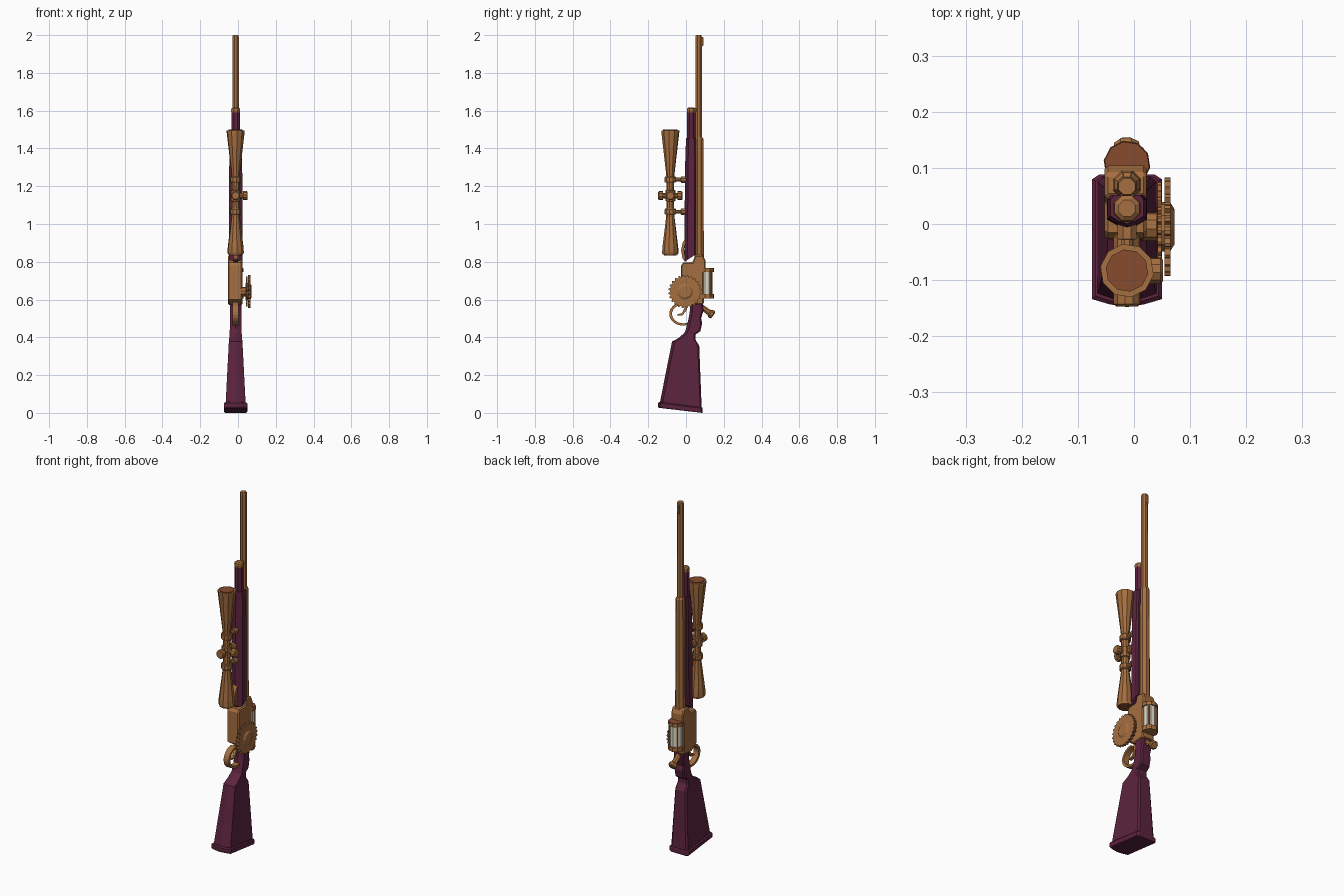
import bpy, bmesh, math
from mathutils import Vector

if "Cube" in bpy.data.objects:
    bpy.data.objects.remove(bpy.data.objects["Cube"])

CX = -0.0125  # centre line of the rifle


def material(name, rgb):
    m = bpy.data.materials.new(name)
    m.use_nodes = True
    m.diffuse_color = (*rgb, 1)
    b = m.node_tree.nodes["Principled BSDF"]
    b.inputs["Base Color"].default_value = (*rgb, 1)
    b.inputs["Roughness"].default_value = 0.7
    return m


BRASS = material("brass", (0.376, 0.156, 0.050))
COPPER = material("dark copper", (0.242, 0.070, 0.027))
WOOD = material("plum wood", (0.107, 0.017, 0.048))
GLASS = material("pale glass", (0.75, 0.72, 0.60))


def loft(name, mat, rings):
    """Skin a list of equal-length rings and cap both ends."""
    bm = bmesh.new()
    vs = [[bm.verts.new(p) for p in r] for r in rings]
    n = len(vs[0])
    for a, b in zip(vs, vs[1:]):
        for i in range(n):
            bm.faces.new((a[i], a[(i + 1) % n], b[(i + 1) % n], b[i]))
    bm.faces.new(vs[0][::-1])
    bm.faces.new(vs[-1])
    bmesh.ops.recalc_face_normals(bm, faces=bm.faces)
    me = bpy.data.meshes.new(name)
    bm.to_mesh(me)
    bm.free()
    me.materials.append(mat)
    ob = bpy.data.objects.new(name, me)
    bpy.context.collection.objects.link(ob)
    return ob


def lathe(name, mat, origin, axis, profile, n=10):
    """Turned part: profile is (distance along axis, radius)."""
    axis = Vector(axis).normalized()
    u = axis.orthogonal().normalized()
    v = axis.cross(u)
    rings = []
    for d, r in profile:
        rings.append([Vector(origin) + axis * d + (u * math.cos(t) + v * math.sin(t)) * r
                      for t in (math.tau * (i + 0.5) / n for i in range(n))])
    return loft(name, mat, rings)


def plate(name, mat, outline, x0, x1, bevel=0):
    """Side outline (y, z) given thickness from x0 to x1."""
    ob = loft(name, mat, [[(x, y, z) for y, z in outline] for x in (x0, x1)])
    if bevel:
        b = ob.modifiers.new("edge", "BEVEL")
        b.width, b.segments, b.limit_method = bevel, 1, 'ANGLE'
        b.angle_limit = math.radians(60)
    return ob


def section(w, front, back, zf, zb, ridge=0.014):
    """Stock cross-section with a ridged front and clipped back corners."""
    d = back - front
    half = [(0, 0), (0.5, ridge * 0.35), (1, ridge), (1, d - 0.008), (0.8, d)]
    pts = half + [(-a, b) for a, b in half[:0:-1]]
    return [(CX + w * a, front + b, zf + (zb - zf) * b / d) for a, b in pts]


# Shoulder stock and grip: half width, front y, back y, front z, back z
STOCK = [(0.053, -0.139, 0.083, 0.050, 0.025), (0.036, -0.074, 0.070, 0.378, 0.355),
         (0.034, -0.040, 0.050, 0.396, 0.388), (0.032, -0.008, 0.050, 0.424, 0.415),
         (0.031, 0.000, 0.076, 0.445, 0.432), (0.030, 0.010, 0.086, 0.484, 0.476),
         (0.030, 0.016, 0.080, 0.510, 0.500), (0.031, 0.020, 0.092, 0.537, 0.540),
         (0.031, 0.020, 0.090, 0.590, 0.590)]
loft("stock", WOOD, [section(*s) for s in STOCK])
loft("butt_plate", WOOD, [section(0.058, -0.146, 0.086, 0.027, 0.000),
                          section(0.062, -0.148, 0.088, 0.034, 0.006),
                          section(0.062, -0.148, 0.088, 0.052, 0.024),
                          section(0.056, -0.142, 0.085, 0.058, 0.029)])

# Receiver body
plate("receiver", BRASS, [(-0.026, 0.60), (-0.026, 0.780), (-0.015, 0.796), (0.035, 0.798),
                          (0.048, 0.835), (0.090, 0.835), (0.104, 0.805), (0.104, 0.765),
                          (0.094, 0.75), (0.094, 0.575), (0.02, 0.57)],
      CX - 0.040, CX + 0.035, 0.006)

# Forearm, wooden magazine tube and its cap
loft("forearm", WOOD, [section(0.036, -0.008, 0.052, 0.800, 0.840, 0.016),
                       section(0.035, -0.006, 0.052, 1.27, 1.27, 0.016),
                       section(0.029, 0.000, 0.052, 1.455, 1.455, 0.014)])
lathe("magazine_tube", WOOD, (CX, 0.028, 0), (0, 0, 1), [(1.44, 0.024), (1.595, 0.024)], 8)
lathe("magazine_cap", BRASS, (CX, 0.028, 0), (0, 0, 1),
      [(1.59, 0.024), (1.60, 0.026), (1.612, 0.024), (1.618, 0.016)], 8)
plate("barrel_band", BRASS, [(0.02, 1.592), (0.02, 1.612), (0.07, 1.612), (0.07, 1.592)],
      CX - 0.012, CX + 0.012)

# Barrel with heavy breech half and muzzle sight
lathe("barrel", BRASS, (CX, 0.067, 0), (0, 0, 1), [(1.40, 0.019), (1.99, 0.018), (2.0, 0.016)], 8)
lathe("breech_barrel", BRASS, (CX, 0.070, 0), (0, 0, 1),
      [(0.75, 0.028), (0.95, 0.026), (1.45, 0.024), (1.46, 0.018)], 8)
plate("muzzle_sight", BRASS, [(0.08, 1.935), (0.092, 1.945), (0.092, 1.988), (0.08, 1.992)],
      CX - 0.006, CX + 0.006)

# Curved spur at the base of the forearm
plate("forearm_spur", BRASS, [(0.0, 0.80), (-0.018, 0.815), (-0.026, 0.86), (-0.018, 0.90),
                              (-0.004, 0.925), (0.0, 0.91), (-0.010, 0.87), (-0.006, 0.83)],
      CX - 0.012, CX + 0.012)

# Telescopic sight
SY = -0.083
lathe("scope_body", BRASS, (CX, SY, 0), (0, 0, 1),
      [(0.838, 0.040), (0.848, 0.044), (0.88, 0.042), (1.04, 0.022), (1.12, 0.020),
       (1.122, 0.027), (1.178, 0.027), (1.18, 0.020), (1.26, 0.022), (1.40, 0.038),
       (1.485, 0.048), (1.495, 0.048)])
for name, z, r in (("scope_front_lens", 1.492, 0.038), ("scope_rear_lens", 0.834, 0.034)):
    lathe(name, COPPER, (CX, SY, z), (0, 0, 1), [(0, r), (0.007, r)])

# Adjustment knobs on three sides of the scope
KNOB = [(0.015, 0.014), (0.038, 0.014), (0.039, 0.024), (0.060, 0.024), (0.064, 0.019)]
for name, axis in (("front_knob", (0, -1, 0)), ("back_knob", (0, 1, 0)), ("side_knob", (1, 0, 0))):
    lathe("scope_" + name, BRASS, (CX, SY, 1.15), axis, KNOB)

# Scope rings with posts reaching the forearm
for tag, z in (("upper", 1.235), ("lower", 1.065)):
    lathe(tag + "_scope_ring", BRASS, (CX, SY, z), (0, 0, 1),
          [(-0.016, 0.027), (-0.012, 0.030), (0.012, 0.030), (0.016, 0.027)])
    lathe(tag + "_scope_post", BRASS, (CX, SY, z), (0, 1, 0),
          [(0.02, 0.011), (0.055, 0.011), (0.056, 0.018), (0.085, 0.018)], 8)


# Toothed wheels on the side
GY, GZ = -0.005, 0.642


def gear(name, r, x0, x1, teeth=24):
    pts = []
    for i in range(teeth):
        for f, k in ((0.0, 0.90), (0.3, 1.0), (0.55, 1.0), (0.8, 0.90)):
            t = math.tau * (i + f) / teeth
            pts.append((GY + r * k * math.cos(t), GZ + r * k * math.sin(t)))
    plate(name, BRASS, pts, x0, x1)


gear("inner_gear", 0.080, 0.042, 0.049)
gear("outer_gear", 0.088, 0.054, 0.065)
lathe("gear_axle", BRASS, (0, GY, GZ), (1, 0, 0),
      [(0.015, 0.026), (0.040, 0.026), (0.041, 0.045), (0.064, 0.045), (0.072, 0.032)])

# Glass canister behind the receiver
TY = 0.107
lathe("canister_glass", GLASS, (CX, TY, 0), (0, 0, 1), [(0.62, 0.034), (0.755, 0.034)])
for tag, z0, z1 in (("bottom", 0.606, 0.630), ("top", 0.747, 0.764)):
    lathe("canister_%s_cap" % tag, BRASS, (CX, TY, 0), (0, 0, 1), [(z0, 0.042), (z1, 0.042)])
lathe("canister_lid", COPPER, (CX, TY, 0), (0, 0, 1), [(0.764, 0.041), (0.768, 0.040)])
for i in range(4):
    t = math.pi / 4 + i * math.pi / 2
    lathe("canister_bar_%d" % (i + 1), BRASS,
          (CX + 0.036 * math.cos(t), TY + 0.036 * math.sin(t), 0), (0, 0, 1),
          [(0.62, 0.005), (0.755, 0.005)], 6)

# Trigger guard and trigger
arc = [math.radians(a) for a in range(95, 291, 15)]
guard = [(-0.016 + 0.073 * math.cos(t), 0.524 + 0.062 * math.sin(t)) for t in arc]
guard += [(-0.014 + 0.060 * math.cos(t), 0.524 + 0.050 * math.sin(t)) for t in arc[::-1]]
guard = [(y, z) for y, z in guard]
plate("trigger_guard", BRASS, guard, CX - 0.016, CX + 0.016)
plate("trigger", BRASS, [(-0.012, 0.61), (-0.008, 0.555), (-0.022, 0.528), (-0.046, 0.522),
                         (-0.046, 0.514), (-0.018, 0.516), (0.004, 0.545), (0.012, 0.61)],
      CX - 0.008, CX + 0.008)

# Hammer at the back of the grip
lathe("hammer", BRASS, (CX, 0.075, 0.565), (0, 0.82, -0.57),
      [(0, 0.016), (0.045, 0.015), (0.060, 0.017), (0.066, 0.024), (0.080, 0.024), (0.085, 0.018)], 8)
